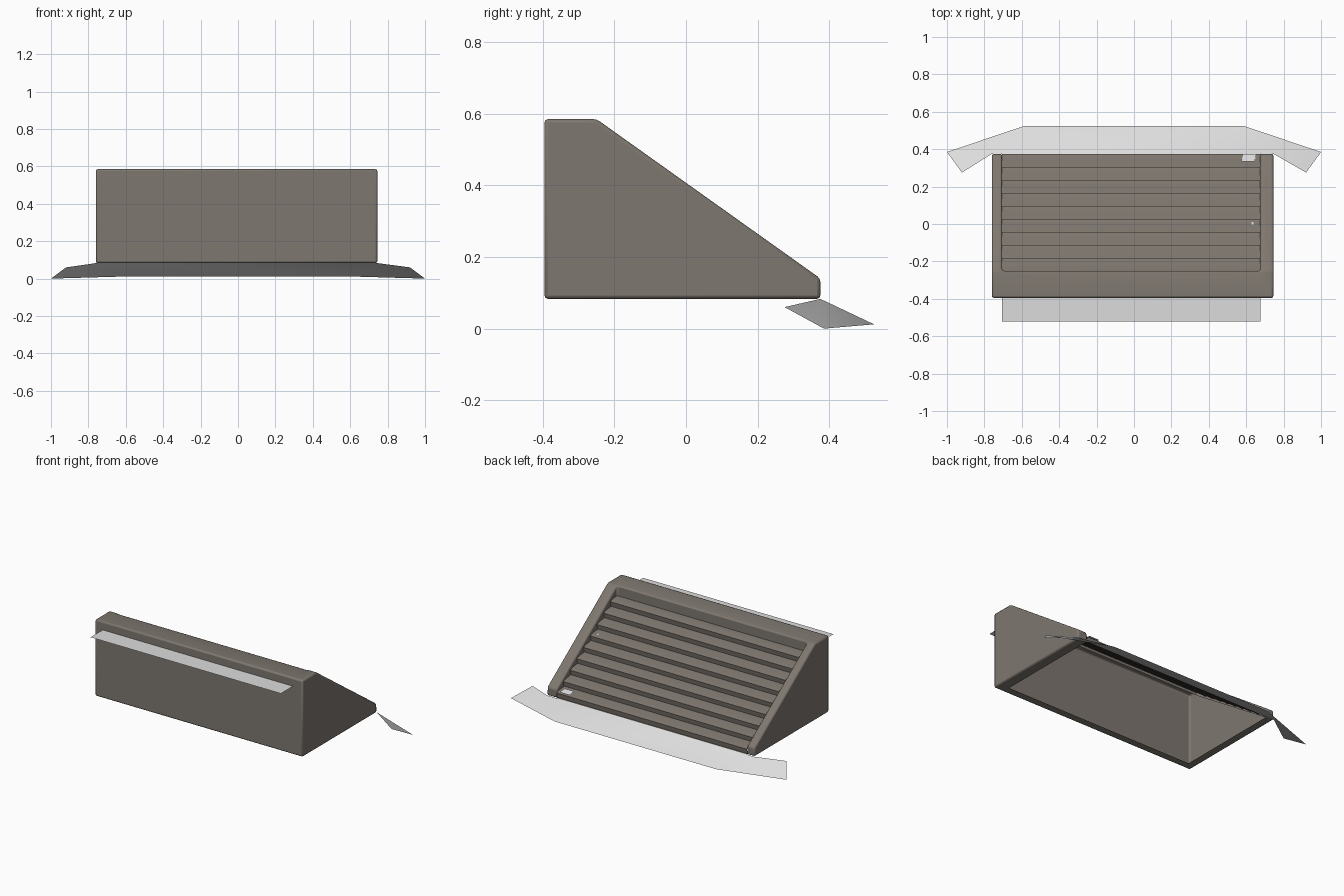
import bpy, bmesh

if "Cube" in bpy.data.objects:
    bpy.data.objects.remove(bpy.data.objects["Cube"])

XL, XR = -0.76, 0.745      # outer sides
IL, IR = -0.705, 0.675     # louvre opening


def material(name, rgb):
    m = bpy.data.materials.new(name)
    m.diffuse_color = (*rgb, 1)
    m.use_nodes = True
    m.node_tree.nodes["Principled BSDF"].inputs["Base Color"].default_value = m.diffuse_color
    return m


BROWN = material("grey brown", (0.21, 0.185, 0.16))
PALE = material("pale grey", (0.72, 0.72, 0.72))


def build(name, polys, mat, fix_normals=False, bevel=0):
    """Make one object from polygons given as lists of points."""
    bm = bmesh.new()
    for poly in polys:
        bm.faces.new([bm.verts.new(p) for p in poly])
    bmesh.ops.remove_doubles(bm, verts=bm.verts, dist=0.0005)
    if fix_normals:
        bmesh.ops.recalc_face_normals(bm, faces=bm.faces)
    me = bpy.data.meshes.new(name)
    bm.to_mesh(me)
    bm.free()
    me.materials.append(mat)
    ob = bpy.data.objects.new(name, me)
    bpy.context.collection.objects.link(ob)
    if bevel:
        mod = ob.modifiers.new("soft edges", "BEVEL")
        mod.width, mod.segments, mod.limit_method = bevel, 2, "ANGLE"
    bpy.ops.object.select_all(action="DESELECT")
    ob.select_set(True)
    bpy.context.view_layer.objects.active = ob
    bpy.ops.object.shade_smooth_by_angle(angle=0.7)
    return ob


# wedge housing: side profile as (y, z)
A, B, C, D, E = (-0.395, 0.083), (-0.395, 0.585), (-0.25, 0.585), (0.375, 0.14), (0.375, 0.083)
F = (-0.25, 0.50)          # bottom of the recess at the top end
G = (-0.34, 0.083)         # inner edge of the bottom flange


def at(x, p):
    return (x, p[0], p[1])


housing = [
    [at(XL, A), at(XR, A), at(XR, B), at(XL, B)],                         # front
    [at(XL, B), at(XR, B), at(XR, C), at(IR, C), at(IL, C), at(XL, C)],   # top
    [at(IL, C), at(IR, C), at(IR, F), at(IL, F)],                         # recess end
    [at(XL, A), at(XR, A), at(IR, G), at(IL, G)],                         # front flange
]
for xo, xi in ((XL, IL), (XR, IR)):
    housing += [
        [at(xo, p) for p in (A, B, C, D, E)],                  # side wall
        [at(xo, C), at(xi, C), at(xi, D), at(xo, D)],          # sloping rail
        [at(xo, D), at(xi, D), at(xi, E), at(xo, E)],          # rail end
        [at(xi, p) for p in (C, D, E, F)],                     # recess side
        [at(xo, A), at(xi, G), at(xi, E), at(xo, E)],          # side flange
    ]
build("housing", housing, BROWN, True, 0.01)

# nine stepped louvre slats
N = 9
dy, dz = 0.625 / N, 0.434 / N
path = []
for i in range(N):
    y, z = -0.25 + i * dy, 0.517 - i * dz
    path += [(y, z), (y + 0.045, z - 0.004), (y + 0.069, z - 0.014), (y + 0.063, z - 0.046)]
path.append((0.375, 0.083))
build("louvre_slats", [[at(IL, p), at(IR, p), at(IR, q), at(IL, q)]
                       for p, q in zip(path, path[1:])], BROWN)

# thin sloping skirt along the back, with angled wings
a, b = (XL, 0.375, 0.083), (XR, 0.375, 0.083)
c, d = (0.585, 0.525, 0.012), (-0.585, 0.525, 0.012)
build("rear_skirt", [
    [a, b, c, d],
    [b, (0.92, 0.275, 0.06), (1, 0.385, 0), c],
    [a, d, (-1, 0.385, 0), (-0.92, 0.275, 0.06)],
], PALE)

# flat ledge on the front
build("front_ledge", [[(IL, -0.52, 0.53), (IR, -0.52, 0.53),
                       (IR, -0.395, 0.53), (IL, -0.395, 0.53)]], PALE)

# small pale plate and dot on the slats
build("small_plate", [[(0.575, 0.335, 0.139), (0.645, 0.335, 0.139),
                       (0.655, 0.375, 0.128), (0.58, 0.375, 0.128)]], PALE)
build("small_dot", [[(0.628, -0.002, 0.373), (0.64, -0.002, 0.373),
                     (0.64, 0.012, 0.371), (0.628, 0.012, 0.371)]], PALE)
